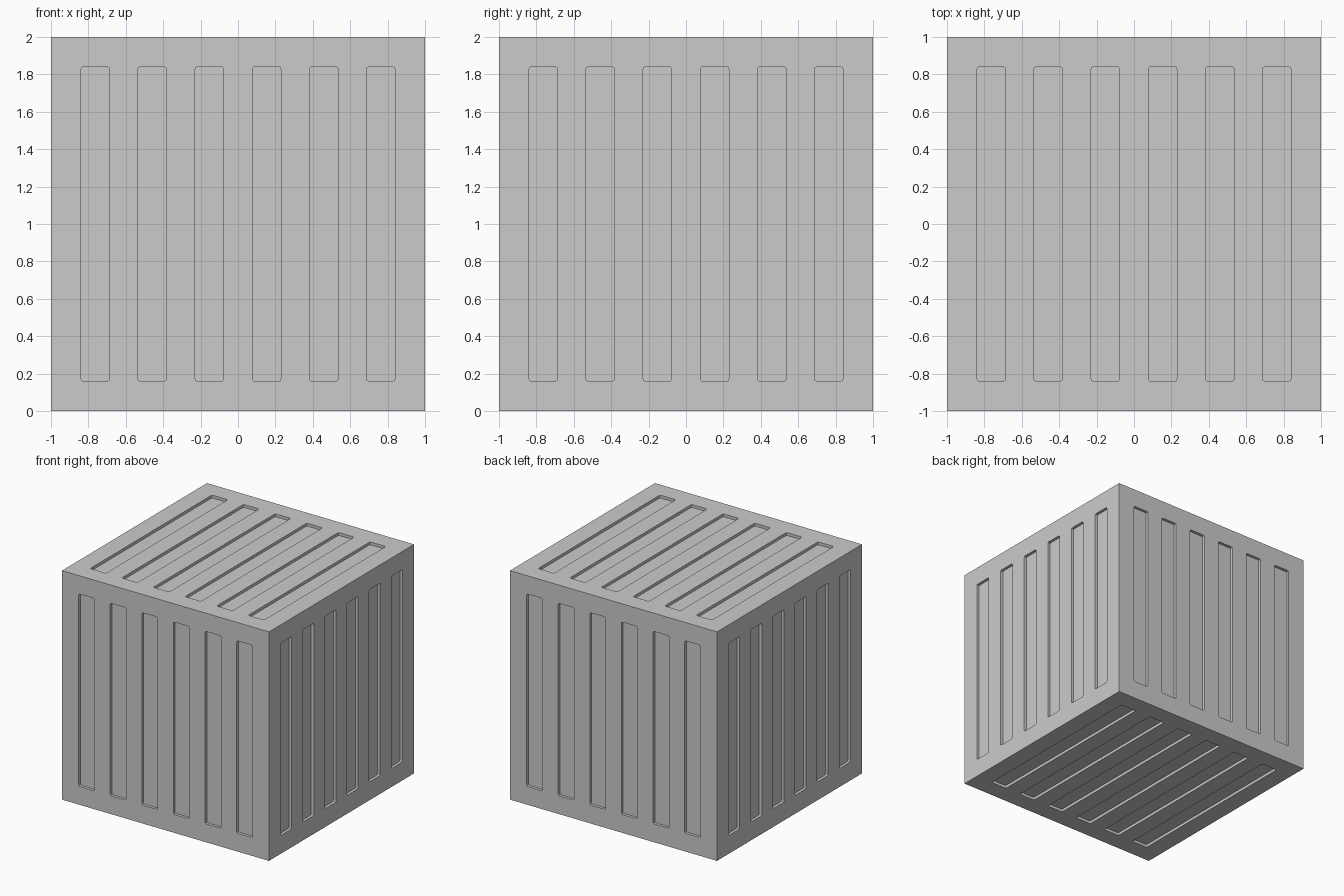
import bpy, bmesh
from math import pi
from mathutils import Matrix, Vector

if "Cube" in bpy.data.objects:
    bpy.data.objects.remove(bpy.data.objects["Cube"])

UNIT = 1.68 / 11      # slot width, equal to the gap between slots
HALF_LEN = 0.84       # half slot length
DEPTH = 0.025         # recess depth
CORNER = 0.012        # slot corner radius


def new_object(name, bm):
    mesh = bpy.data.meshes.new(name)
    bmesh.ops.recalc_face_normals(bm, faces=bm.faces[:])
    bm.to_mesh(mesh)
    bm.free()
    obj = bpy.data.objects.new(name, mesh)
    bpy.context.collection.objects.link(obj)
    return obj


def add_slot(bm, x, rot):
    """Rounded slot prism, straddling the top of a unit-half cube, then turned to its side."""
    w, h, r = UNIT / 2, HALF_LEN, CORNER
    k = r * 0.293
    corner = [(w, h - r), (w - k, h - k), (w - r, h)]
    ring = (corner + [(-a, b) for a, b in reversed(corner)]
            + [(-a, -b) for a, b in corner]
            + [(a, -b) for a, b in reversed(corner)])
    low, high = ([bm.verts.new(rot @ Vector((x + a, b, z))) for a, b in ring]
                 for z in (1 - DEPTH, 1.1))
    bm.faces.new(low[::-1])
    bm.faces.new(high)
    n = len(ring)
    for i in range(n):
        j = (i + 1) % n
        bm.faces.new((low[i], low[j], high[j], high[i]))


# Solid cube body
bm = bmesh.new()
bmesh.ops.create_cube(bm, size=2)
body = new_object("slotted_cube", bm)

# Six slots on each of the six sides
top, bottom = Matrix.Identity(3), Matrix.Rotation(pi, 3, 'Y')
front = Matrix.Rotation(pi / 2, 3, 'X')
sides = [top, bottom] + [Matrix.Rotation(i * pi / 2, 3, 'Z') @ front for i in range(4)]
bm = bmesh.new()
for rot in sides:
    for i in range(6):
        add_slot(bm, (2 * i - 5) * UNIT, rot)
cutter = new_object("slot_cutter", bm)
cutter.hide_render = True

# Carve the slots and bake the result
mod = body.modifiers.new("slots", 'BOOLEAN')
mod.operation = 'DIFFERENCE'
mod.solver = 'EXACT'
mod.object = cutter
bpy.context.view_layer.objects.active = body
body.select_set(True)
bpy.ops.object.modifier_apply(modifier=mod.name)
bpy.data.objects.remove(cutter)
body.location.z = 1
